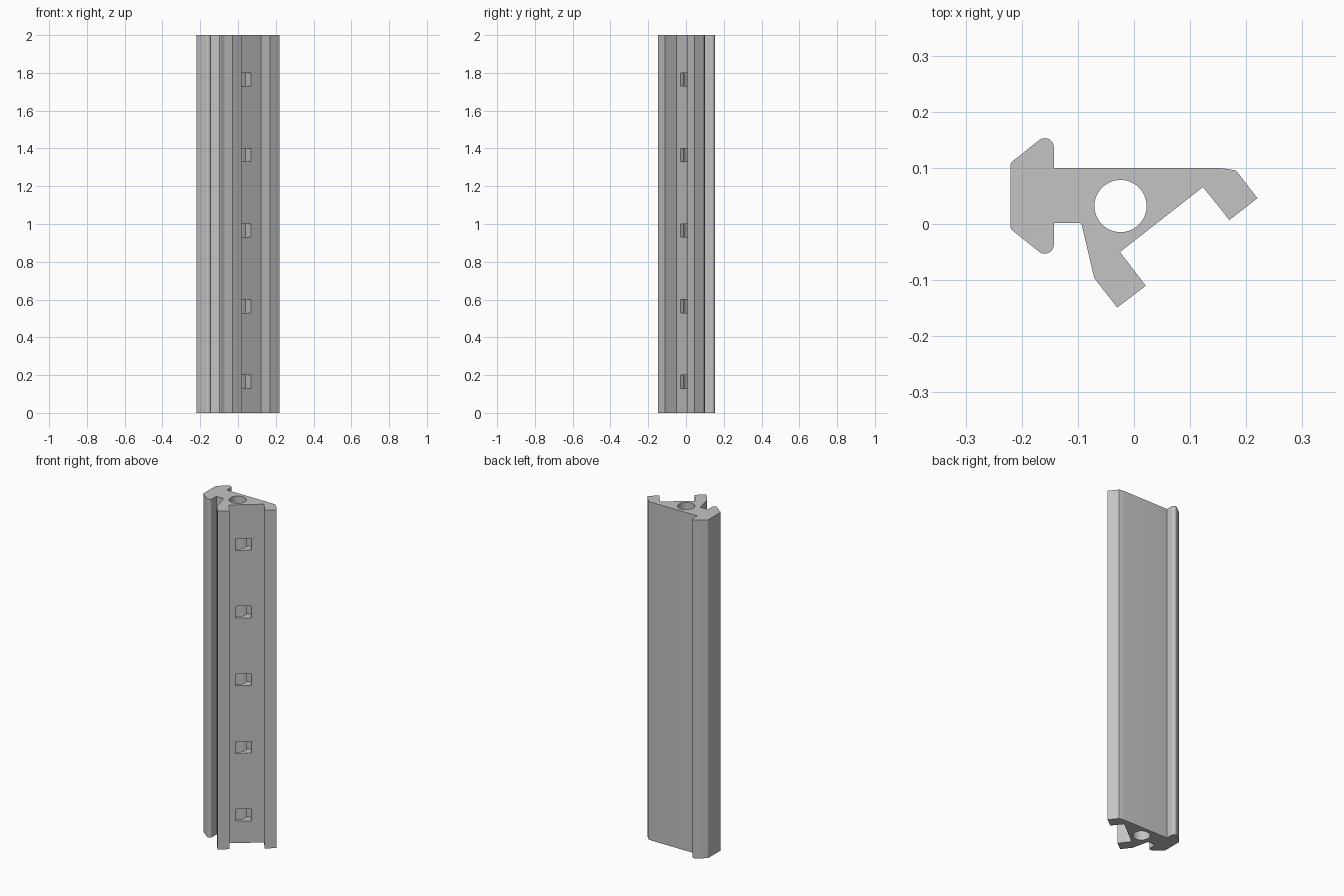
import bpy, bmesh, math
from mathutils import Matrix, Vector

cube = bpy.data.objects.get("Cube")
if cube:
    bpy.data.objects.remove(cube, do_unlink=True)

HEIGHT = 2.0
MID_Y = 0.05            # centre line of the flange
BORE = Vector((-0.024, 0.032, 0))
WALL_A = Vector((-0.025, -0.05, 0))   # ends of the slanted channel floor
WALL_B = Vector((0.123, 0.066, 0))

grey = bpy.data.materials.new("light_grey")
grey.use_nodes = True
colour = (0.55, 0.55, 0.55, 1)
grey.diffuse_color = colour
grey.node_tree.nodes["Principled BSDF"].inputs["Base Color"].default_value = colour


def make_object(name, bm):
    bmesh.ops.recalc_face_normals(bm, faces=bm.faces[:])
    mesh = bpy.data.meshes.new(name)
    bm.to_mesh(mesh)
    bm.free()
    mesh.materials.append(grey)
    obj = bpy.data.objects.new(name, mesh)
    bpy.context.collection.objects.link(obj)
    return obj


def arc(cx, cy, r, start, end, steps):
    angles = [math.radians(start + (end - start) * i / steps) for i in range(steps + 1)]
    return [(cx + r * math.cos(a), cy + r * math.sin(a)) for a in angles]


def cut(obj, cutter):
    cutter.hide_render = True
    mod = obj.modifiers.new("cut", 'BOOLEAN')
    mod.operation = 'DIFFERENCE'
    mod.solver = 'EXACT'
    mod.object = cutter
    bpy.context.view_layer.objects.active = obj
    bpy.ops.object.modifier_apply(modifier=mod.name)
    bpy.data.objects.remove(cutter, do_unlink=True)


# Flange with rounded lips, mirrored about its centre line
upper = [(-0.143, 0.1)] + arc(-0.159, 0.137, 0.016, 0, 127, 10)
upper += arc(-0.209, 0.103, 0.0115, 127, 180, 4)
lower = [(x, 2 * MID_Y - y) for x, y in reversed(upper)]
# Neck, front arm, slanted channel floor, rear arm
body = [(-0.097, 0.002), (-0.093, -0.002), (-0.071, -0.096), (-0.03, -0.149),
        (0.021, -0.11), WALL_A.xy, WALL_B.xy, (0.17, 0.007), (0.22, 0.046),
        (0.182, 0.095), (0.167, 0.098), (0.15, 0.1)]
lower[-1] = (-0.143, 0.002)

bm = bmesh.new()
face = bm.faces.new([bm.verts.new((x, y, 0)) for x, y in upper + lower + body])
extruded = bmesh.ops.extrude_face_region(bm, geom=[face])
top = [v for v in extruded["geom"] if isinstance(v, bmesh.types.BMVert)]
bmesh.ops.translate(bm, verts=top, vec=(0, 0, HEIGHT))
rail = make_object("rail_extrusion", bm)

# Round bore along the whole length
bm = bmesh.new()
bmesh.ops.create_cone(bm, cap_ends=True, segments=48, radius1=0.0465, radius2=0.0465,
                      depth=HEIGHT + 0.2,
                      matrix=Matrix.Translation(BORE + Vector((0, 0, HEIGHT / 2))))
cut(rail, make_object("bore_cutter", bm))

# Five slots through the slanted floor into the bore
along = (WALL_B - WALL_A).normalized()
turn = Matrix.Rotation(math.atan2(along.y, along.x), 4, 'Z')
bm = bmesh.new()
for i in range(5):
    place = Matrix.Translation(WALL_A + along * 0.078 + Vector((0, 0, 0.165 + 0.4 * i)))
    bmesh.ops.create_cube(bm, size=1, matrix=place @ turn @ Matrix.Diagonal((0.085, 0.1, 0.07, 1)))
cut(rail, make_object("slot_cutter", bm))

# Smooth rounded surfaces, sharp corners
bpy.ops.object.select_all(action='DESELECT')
rail.select_set(True)
bpy.context.view_layer.objects.active = rail
bpy.ops.object.shade_smooth_by_angle(angle=math.radians(20))
